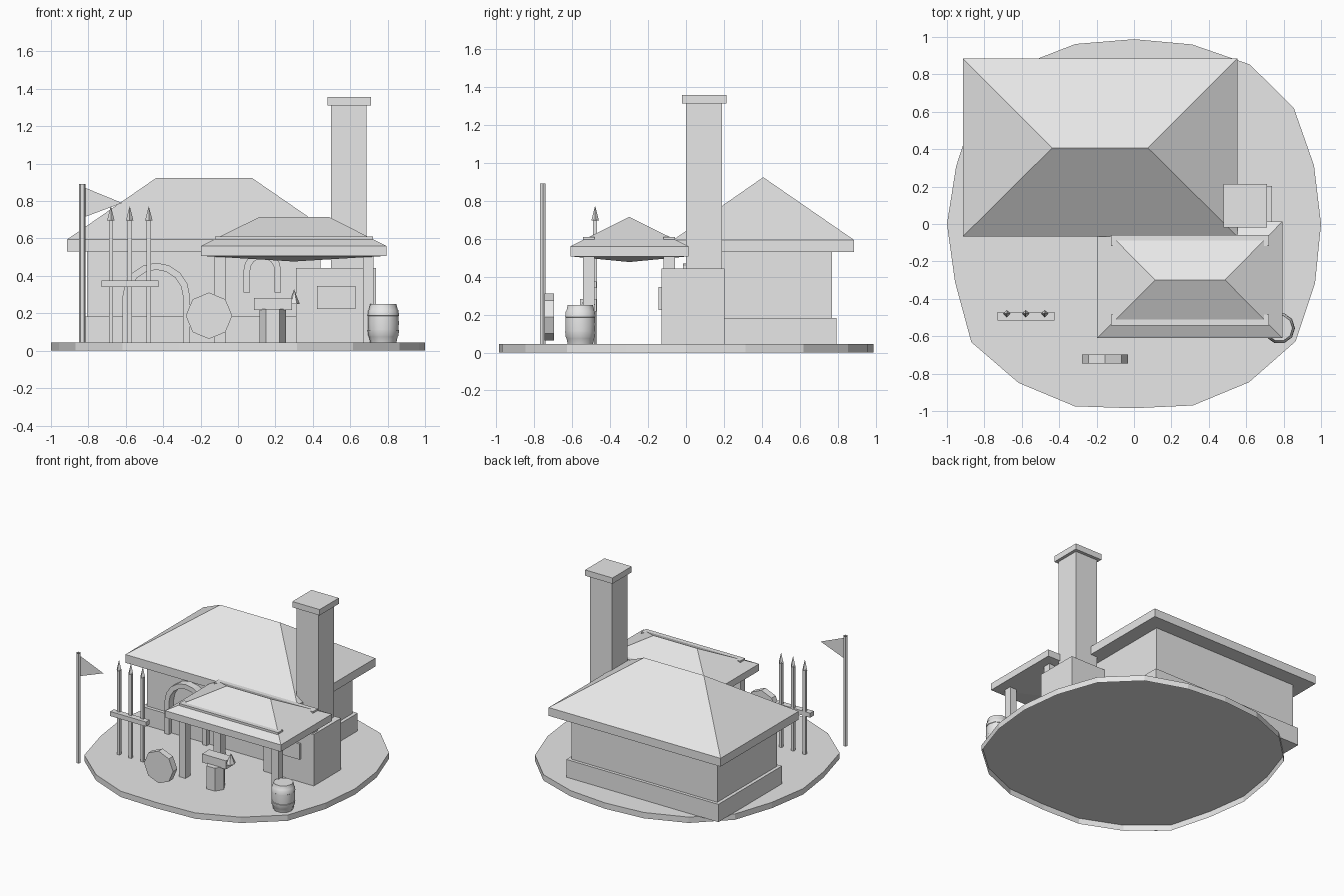
import bpy, bmesh, math
from mathutils import Matrix

if "Cube" in bpy.data.objects:
    bpy.data.objects.remove(bpy.data.objects["Cube"])

grey = bpy.data.materials.new("light_grey")
grey.diffuse_color = (0.8, 0.8, 0.8, 1)
grey.use_nodes = True
grey.node_tree.nodes["Principled BSDF"].inputs["Base Color"].default_value = grey.diffuse_color


def finish(name, bm, recalc=True):
    if recalc:
        bmesh.ops.recalc_face_normals(bm, faces=bm.faces)
    me = bpy.data.meshes.new(name)
    bm.to_mesh(me)
    bm.free()
    me.materials.append(grey)
    ob = bpy.data.objects.new(name, me)
    bpy.context.collection.objects.link(ob)
    return ob


def box(name, x0, x1, y0, y1, z0, z1):
    bm = bmesh.new()
    bmesh.ops.create_cube(bm, size=1, matrix=Matrix.Translation(
        ((x0 + x1) / 2, (y0 + y1) / 2, (z0 + z1) / 2)) @ Matrix.Diagonal((x1 - x0, y1 - y0, z1 - z0, 1)))
    return finish(name, bm)


def lathe(name, cx, cy, rows, sides, turn=0.0, caps=True, sy=1.0):
    """Stack of (radius, z) rings joined by quads."""
    bm = bmesh.new()
    rings = []
    for r, z in rows:
        rings.append([bm.verts.new((cx + r * math.cos(turn + math.tau * i / sides),
                                    cy + sy * r * math.sin(turn + math.tau * i / sides), z))
                      for i in range(sides)])
    for a, b in zip(rings, rings[1:]):
        for i in range(sides):
            j = (i + 1) % sides
            bm.faces.new((a[i], a[j], b[j], b[i]))
    if caps:
        bm.faces.new(rings[0][::-1])
        bm.faces.new(rings[-1])
    return finish(name, bm, caps)


def prism(name, pts, to3d, d0, d1, first_cap=True):
    """Extrude a flat outline between depths d0 and d1."""
    bm = bmesh.new()
    a = [bm.verts.new(to3d(p, d0)) for p in pts]
    b = [bm.verts.new(to3d(p, d1)) for p in pts]
    n = len(pts)
    if first_cap:
        bm.faces.new(a[::-1])
    bm.faces.new(b)
    for i in range(n):
        j = (i + 1) % n
        bm.faces.new((a[i], a[j], b[j], b[i]))
    return finish(name, bm, first_cap)


def front(p, d):
    return (p[0], d, p[1])


def flat(p, d):
    return (p[0], p[1], d)


def hip_roof(name, x0, x1, y0, y1, z0, z1, rx0, rx1, ry, rz, sag=0.0):
    bm = bmesh.new()
    corners = [(x0, y0), (x1, y0), (x1, y1), (x0, y1)]
    lo = [bm.verts.new((x, y, z0)) for x, y in corners]
    hi = [bm.verts.new((x, y, z1)) for x, y in corners]
    l, r = bm.verts.new((rx0, ry, rz)), bm.verts.new((rx1, ry, rz))
    c = bm.verts.new(((x0 + x1) / 2, (y0 + y1) / 2, z0 - sag))
    for i in range(4):
        j = (i + 1) % 4
        bm.faces.new((lo[i], lo[j], hi[j], hi[i]))
        bm.faces.new((lo[j], lo[i], c))
    for f in ((hi[0], hi[1], r, l), (hi[1], hi[2], r), (hi[2], hi[3], l, r), (hi[3], hi[0], l)):
        bm.faces.new(f)
    return finish(name, bm)


def arch(name, cx, z0, zs, ro, ri, y0, y1, n=8):
    half = [(math.cos(math.pi * i / n), math.sin(math.pi * i / n)) for i in range(n + 1)]
    outer = [(cx + ro * c, zs + ro * s) for c, s in half]
    inner = [(cx + ri * c, zs + ri * s) for c, s in reversed(half)]
    pts = [(cx + ro, z0)] + outer + [(cx - ro, z0), (cx - ri, z0)] + inner + [(cx + ri, z0)]
    return prism(name, pts, front, y0, y1)


# Uneven round ground slab, open underneath
radii = [1.0, 1.012, 1.056, 1.054, 1.009, 0.988, 1.012, 1.045, 1.05, 1.0,
         1.0, 1.006, 1.075, 1.05, 1.025, 0.985, 1.02, 1.046, 1.068, 1.018]
prism("ground_slab", [(r * math.cos(math.tau * i / 20), r * math.sin(math.tau * i / 20))
                      for i, r in enumerate(radii)], flat, 0, 0.045, False)

# House
box("house_plinth", -0.832, 0.466, 0.018, 0.794, 0.045, 0.182)
box("house_walls", -0.806, 0.44, 0.044, 0.77, 0.18, 0.54)
hip_roof("house_roof", -0.915, 0.553, -0.067, 0.885, 0.53, 0.594, -0.437, 0.074, 0.407, 0.924)
arch("door_arch", -0.437, 0.045, 0.29, 0.18, 0.143, -0.015, 0.05)

# Forge hearth and chimney
box("hearth", 0.31, 0.738, -0.13, 0.203, 0.045, 0.442)
box("hearth_opening", 0.422, 0.627, -0.146, -0.128, 0.224, 0.345)
box("chimney", 0.498, 0.688, 0.0, 0.19, 0.44, 1.315)
box("chimney_cap", 0.478, 0.711, -0.02, 0.214, 1.312, 1.357)

# Open shelter with four posts and two beams
hip_roof("shelter_roof", -0.197, 0.793, -0.61, 0.013, 0.507, 0.56, 0.114, 0.487, -0.299, 0.715, 0.03)
for row, y in (("front", -0.543), ("back", -0.118)):
    for side, x in (("left", -0.125), ("right", 0.667)):
        box(f"{row}_{side}_post", x, x + 0.057, y, y + 0.06, 0.045, 0.55)
    box(f"{row}_beam", -0.123, 0.722, y, y + 0.06, 0.55, 0.61)

# Horseshoe shape hung on the wall
arch("wall_horseshoe", 0.13, 0.31, 0.43, 0.1, 0.065, 0.005, 0.05)

# Anvil on its stump
lathe("anvil_stump", 0.186, -0.537, [(0.07, 0.045), (0.07, 0.222)], 6)
box("anvil_body", 0.085, 0.289, -0.56, -0.472, 0.217, 0.283)
lathe("anvil_horn", 0.3, -0.515, [(0.03, 0.25), (0.001, 0.326)], 6, 0, True, 1.4)

# Barrel with stepped hoops
barrel = lathe("barrel", 0.777, -0.557, [(0.07, 0.045), (0.077, 0.075), (0.081, 0.082), (0.084, 0.11),
                                         (0.081, 0.112), (0.083, 0.148), (0.081, 0.185), (0.084, 0.187),
                                         (0.081, 0.215), (0.077, 0.22), (0.07, 0.25)], 10)
bpy.context.view_layer.objects.active = barrel
barrel.select_set(True)
bpy.ops.object.shade_smooth_by_angle(angle=math.radians(40))

# Spear rack
box("rack_bar", -0.73, -0.425, -0.516, -0.471, 0.34, 0.375)
for i, x in enumerate((-0.68, -0.579, -0.477)):
    box(f"spear_shaft_{i + 1}", x - 0.011, x + 0.011, -0.49, -0.468, 0.045, 0.7)
    lathe(f"spear_tip_{i + 1}", x, -0.479, [(0.02, 0.695), (0.001, 0.77)], 4)

# Round shield standing on edge
prism("shield", [(-0.155 + 0.124 * math.cos(math.tau * i / 8), 0.187 + 0.124 * math.sin(math.tau * i / 8))
                 for i in range(8)], front, -0.747, -0.697)

# Flag and open-ended pole
lathe("flag_pole", -0.833, -0.755, [(0.017, 0.045), (0.017, 0.892)], 6, 0, False)
bm = bmesh.new()
bm.faces.new([bm.verts.new((x, -0.755, z)) for x, z in ((-0.82, 0.872), (-0.82, 0.715), (-0.62, 0.79))])
finish("flag", bm, False)
